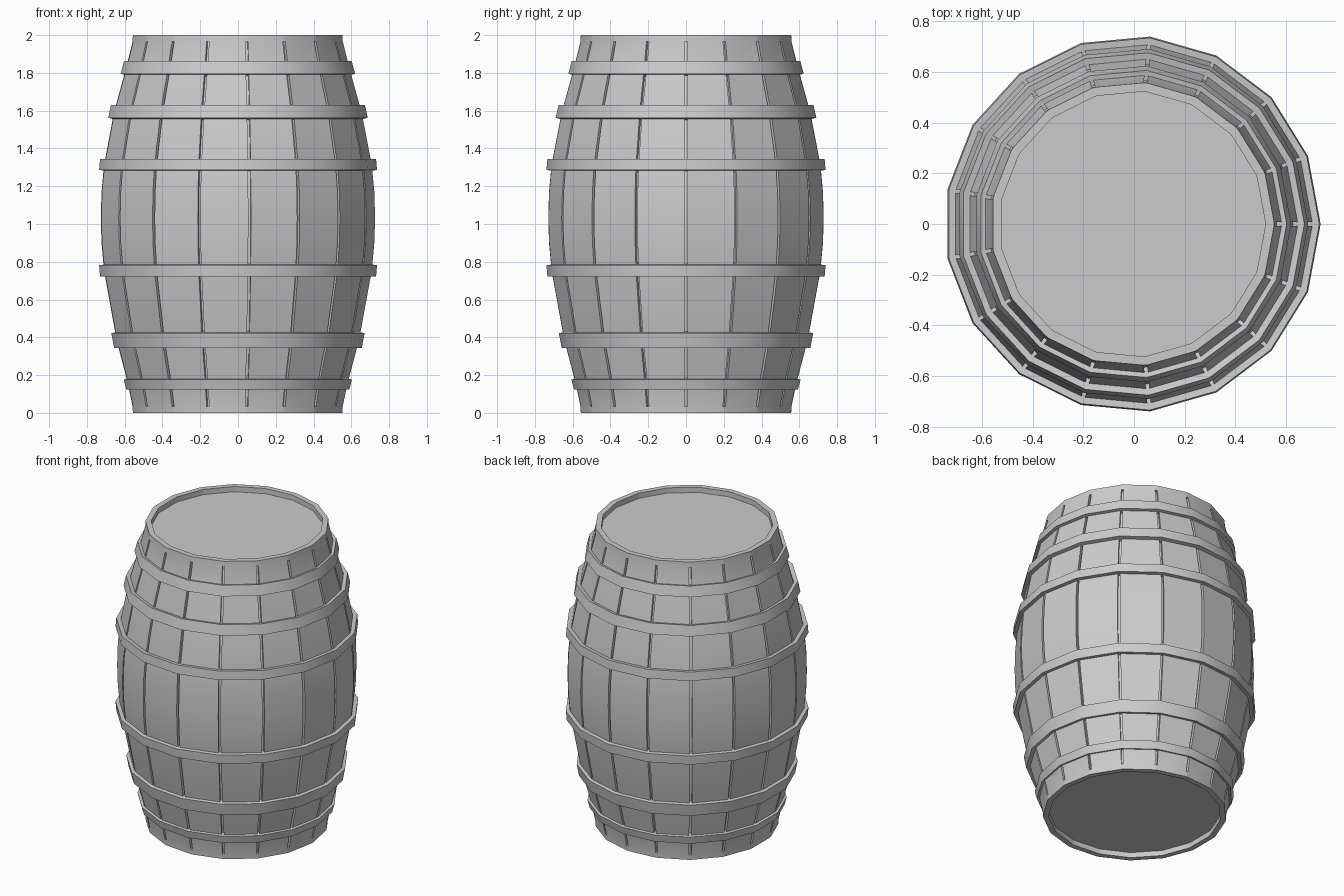
import bpy, bmesh, math

if "Cube" in bpy.data.objects:
    bpy.data.objects.remove(bpy.data.objects["Cube"])

N = 17            # staves
CX = -0.006       # odd side count: shift so the bounds are centred
STEP = 2 * math.pi / N
GAP, DEPTH = 0.007, 0.022


def finish(name, bm):
    bmesh.ops.remove_doubles(bm, verts=bm.verts, dist=1e-5)
    bmesh.ops.recalc_face_normals(bm, faces=bm.faces)
    me = bpy.data.meshes.new(name)
    bm.to_mesh(me)
    bm.free()
    ob = bpy.data.objects.new(name, me)
    bpy.context.collection.objects.link(ob)
    bpy.context.view_layer.objects.active = ob
    ob.select_set(True)
    bpy.ops.object.shade_smooth_by_angle(angle=math.radians(30))
    ob.select_set(False)
    return ob


def bridge(bm, a, b):
    n = len(a)
    for i in range(n):
        j = (i + 1) % n
        bm.faces.new((a[i], a[j], b[j], b[i]))


def plain_ring(bm, r, z):
    return [bm.verts.new((CX + r * math.cos(k * STEP), r * math.sin(k * STEP), z))
            for k in range(N)]


def stave_ring(bm, r, z, depth):
    """Polygon whose corners are split by a narrow groove of given depth."""
    s, c = math.sin(STEP / 2), math.cos(STEP / 2)
    verts = []
    for k in range(N):
        a = k * STEP
        for t, d in ((-GAP, 0), (-GAP, depth), (GAP, depth), (GAP, 0)):
            x = r - abs(t) * s / c - d
            verts.append(bm.verts.new((CX + x * math.cos(a) - t * math.sin(a),
                                       x * math.sin(a) + t * math.cos(a), z)))
    return verts


# barrel body: grooved staves, plain end bands, recessed heads
bm = bmesh.new()
body = [(0.525, 0.035, 0), (0.525, 0, 0), (0.56, 0, 0), (0.562, 0.035, 0),
        (0.562, 0.035, DEPTH), (0.587, 0.155, DEPTH), (0.648, 0.385, DEPTH),
        (0.715, 0.75, DEPTH), (0.729, 0.9, DEPTH), (0.733, 1.03, DEPTH),
        (0.729, 1.17, DEPTH), (0.716, 1.31, DEPTH), (0.662, 1.59, DEPTH),
        (0.597, 1.825, DEPTH), (0.562, 1.965, DEPTH),
        (0.562, 1.965, 0), (0.56, 2, 0), (0.525, 2, 0), (0.525, 1.965, 0)]
rings = [stave_ring(bm, *p) for p in body]
for a, b in zip(rings, rings[1:]):
    bridge(bm, a, b)
bm.faces.new(rings[0])
bm.faces.new(rings[-1])
finish("barrel_body", bm)

# hoops: outer edge (radius, height) at the bottom and top of each band
hoops = [((0.596, 0.125), (0.609, 0.176)), ((0.661, 0.343), (0.676, 0.422)),
         ((0.737, 0.722), (0.742, 0.782)), ((0.742, 1.286), (0.737, 1.344)),
         ((0.693, 1.562), (0.678, 1.630)), ((0.626, 1.795), (0.608, 1.862))]
for i, ((r0, z0), (r1, z1)) in enumerate(hoops):
    # inward offset along the slope of the barrel
    slope = (-0.25, -0.22, -0.12, 0.12, 0.25, 0.25)[i]
    t = 0.045
    dz = -t * slope
    bm = bmesh.new()
    prof = [(r0, z0), (r1, z1), (r1 - t, z1 + dz), (r0 - t, z0 + dz)]
    rs = [plain_ring(bm, *p) for p in prof]
    for k in range(4):
        bridge(bm, rs[k], rs[(k + 1) % 4])
    finish(f"hoop_{i + 1}", bm)
